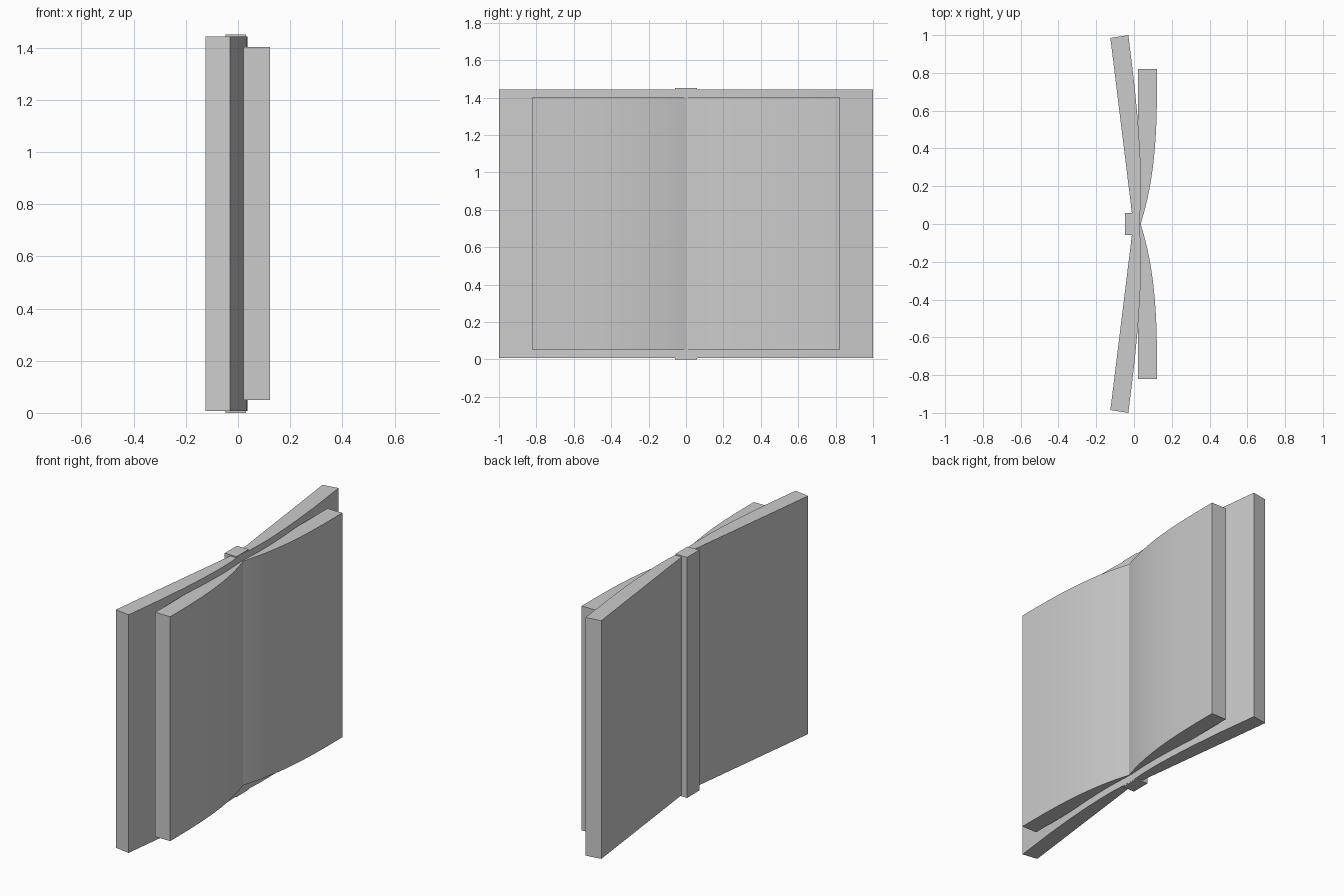
import bpy
import bmesh

cube = bpy.data.objects.get("Cube")
if cube:
    bpy.data.objects.remove(cube, do_unlink=True)

# One plain grey for the whole book
GREY = (0.6, 0.6, 0.6, 1)
grey = bpy.data.materials.new("light grey")
grey.use_nodes = True
grey.diffuse_color = GREY
grey.node_tree.nodes["Principled BSDF"].inputs["Base Color"].default_value = GREY


def extrude_outline(name, outline, bottom, top):
    """Make a solid by raising a plan outline from bottom to top."""
    bm = bmesh.new()
    face = bm.faces.new([bm.verts.new((x, y, bottom)) for x, y in outline])
    raised = bmesh.ops.extrude_face_region(bm, geom=[face])["geom"]
    verts = [v for v in raised if isinstance(v, bmesh.types.BMVert)]
    bmesh.ops.translate(bm, verts=verts, vec=(0, 0, top - bottom))
    bmesh.ops.recalc_face_normals(bm, faces=bm.faces)
    mesh = bpy.data.meshes.new(name)
    bm.to_mesh(mesh)
    bm.free()
    obj = bpy.data.objects.new(name, mesh)
    bpy.context.collection.objects.link(obj)
    mesh.materials.append(grey)
    return obj


def shade(obj):
    bpy.ops.object.select_all(action="DESELECT")
    obj.select_set(True)
    bpy.context.view_layer.objects.active = obj
    bpy.ops.object.shade_smooth_by_angle(angle=0.5)


# Page block: rounded face that dives into the central fold
PAGE_HALF = 0.82
STEPS = 16
page_curve = []
for i in range(STEPS + 1):
    t = (i / STEPS) ** 1.6
    page_curve.append((0.035 + 0.087 * (1 - (1 - t) ** 3), PAGE_HALF * t))
page_outline = page_curve + [(0.022, PAGE_HALF), (0.022, 0)]

# Cover board: swept back, bowing inward and thinning toward the spine
cover_outline = [(-0.125, 0.985), (-0.03, 1.0), (0.003, 0.73), (0.022, 0.53),
                 (0.032, 0.38), (0.037, 0.25), (0.037, 0.15), (0.032, 0.05),
                 (0.03, 0), (-0.004, 0)]

# Both halves of the open book
for side, sign in (("left", 1), ("right", -1)):
    for part, outline, bottom, top in (("pages", page_outline, 0.05, 1.403),
                                       ("cover", cover_outline, 0.007, 1.443)):
        shade(extrude_outline(f"{side}_{part}",
                              [(x, y * sign) for x, y in outline], bottom, top))

# Spine strip
extrude_outline("spine", [(-0.048, -0.058), (0.03, -0.058),
                          (0.03, 0.058), (-0.048, 0.058)], 0, 1.45)
